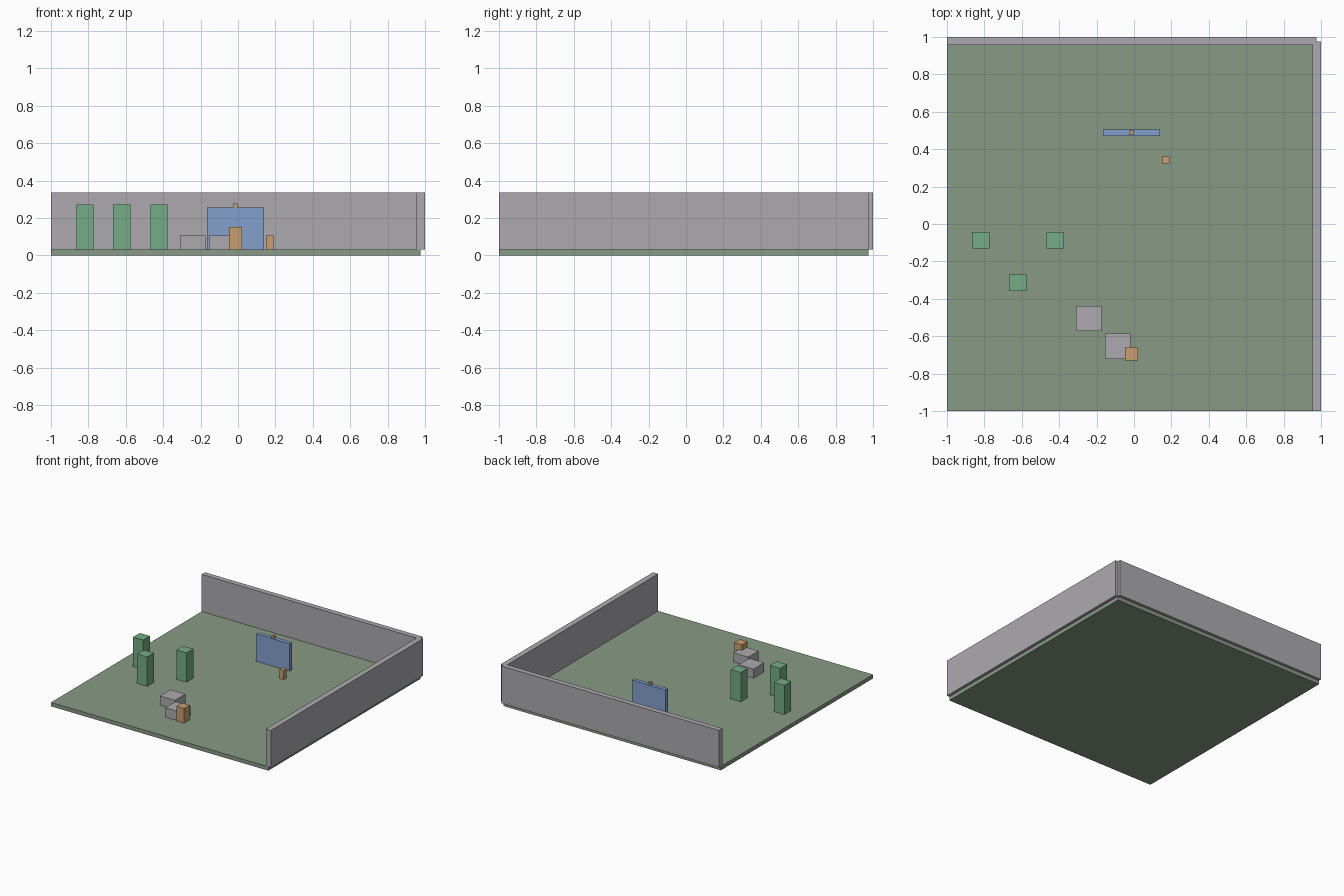
import bpy
import bmesh

cube = bpy.data.objects.get("Cube")
if cube:
    bpy.data.objects.remove(cube, do_unlink=True)


def material(name, rgb):
    mat = bpy.data.materials.new(name)
    mat.use_nodes = True
    mat.diffuse_color = (*rgb, 1)
    mat.node_tree.nodes["Principled BSDF"].inputs["Base Color"].default_value = (*rgb, 1)
    return mat


def box(name, mat, x, y, z):
    """Box given as (low, high) extents on each axis."""
    bm = bmesh.new()
    bmesh.ops.create_cube(bm, size=1)
    for v in bm.verts:
        v.co = [r[1] if c > 0 else r[0] for c, r in zip(v.co, (x, y, z))]
    mesh = bpy.data.meshes.new(name)
    bm.to_mesh(mesh)
    bm.free()
    mesh.materials.append(mat)
    obj = bpy.data.objects.new(name, mesh)
    bpy.context.collection.objects.link(obj)
    return obj


def around(center, size):
    return center - size / 2, center + size / 2


grass = material("dull green", (0.246, 0.323, 0.238))
stone = material("grey", (0.413, 0.402, 0.429))
leaf = material("green", (0.178, 0.413, 0.238))
blue = material("blue", (0.231, 0.352, 0.610))
orange = material("orange", (0.578, 0.352, 0.162))

GROUND = 0.032
EDGE = 0.976
WALL_TOP = 0.337

# Ground slab and the two walls that overhang it
box("ground", grass, (-1, EDGE), (-1, EDGE), (0, GROUND))
box("back_wall", stone, (-1, EDGE), (0.956, 1), (GROUND, WALL_TOP))
box("left_wall", stone, (0.954, 1), (-1, EDGE), (GROUND, WALL_TOP))

# Tall pillars
for i, (x, y) in enumerate([(-0.818, -0.086), (-0.621, -0.313), (-0.423, -0.086)]):
    box(f"pillar_{i + 1}", leaf, around(x, 0.092), around(y, 0.088), (GROUND, 0.273))

# Low blocks
for i, (x, y) in enumerate([(-0.241, -0.505), (-0.087, -0.654)]):
    box(f"low_block_{i + 1}", stone, around(x, 0.136), around(y, 0.135), (GROUND, 0.107))

# Crate beside the blocks
box("crate", orange, (-0.048, 0.022), (-0.731, -0.657), (GROUND, 0.152))

# Upright panel with a knob on top and a small post next to it
box("panel", blue, (-0.165, 0.14), (0.471, 0.504), (GROUND, 0.257))
box("panel_knob", orange, (-0.028, -0.004), (0.475, 0.499), (0.254, 0.278))
box("small_post", orange, (0.15, 0.189), (0.323, 0.362), (GROUND, 0.107))
